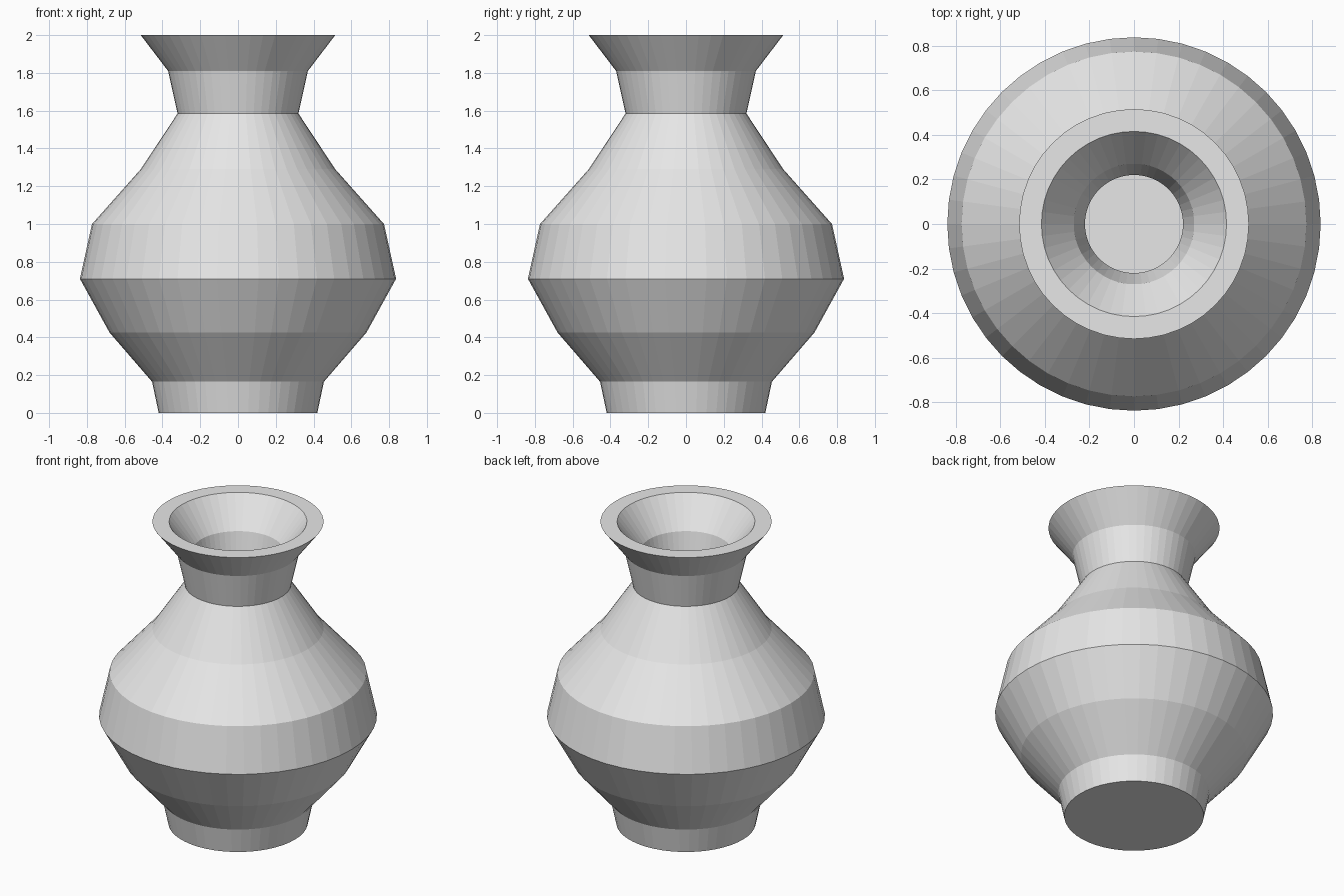
import bpy
import bmesh
import math

cube = bpy.data.objects.get("Cube")
if cube:
    bpy.data.objects.remove(cube, do_unlink=True)

SEGMENTS = 48
WALL = 0.1

# Outer silhouette from foot to rim, as (radius, height)
outer = [(0.42, 0), (0.455, 0.165), (0.68, 0.425), (0.837, 0.71), (0.773, 1.0),
         (0.515, 1.29), (0.32, 1.585), (0.37, 1.81), (0.515, 2.0)]

# Hollow inside follows the outer wall down to a raised floor
inner = [(r - WALL, z) for r, z in reversed(outer[1:])]
floor = [(outer[0][0] - WALL + 0.02, WALL), (0, WALL)]
profile = [(0, 0)] + outer + inner + floor

# Revolve the closed profile around the vertical axis
bm = bmesh.new()
verts = [bm.verts.new((r, 0, z)) for r, z in profile]
edges = [bm.edges.new(pair) for pair in zip(verts, verts[1:])]
bmesh.ops.spin(bm, geom=verts + edges, cent=(0, 0, 0), axis=(0, 0, 1),
               angle=math.tau, steps=SEGMENTS, use_duplicate=False)
bmesh.ops.remove_doubles(bm, verts=bm.verts, dist=0.0005)
bmesh.ops.recalc_face_normals(bm, faces=bm.faces)

mesh = bpy.data.meshes.new("vase")
bm.to_mesh(mesh)
bm.free()
vase = bpy.data.objects.new("vase", mesh)
bpy.context.collection.objects.link(vase)

# Plain light grey clay
clay = bpy.data.materials.new("light_grey_clay")
clay.use_nodes = True
color = (0.8, 0.8, 0.8, 1)
clay.diffuse_color = color
clay.node_tree.nodes["Principled BSDF"].inputs["Base Color"].default_value = color
mesh.materials.append(clay)
